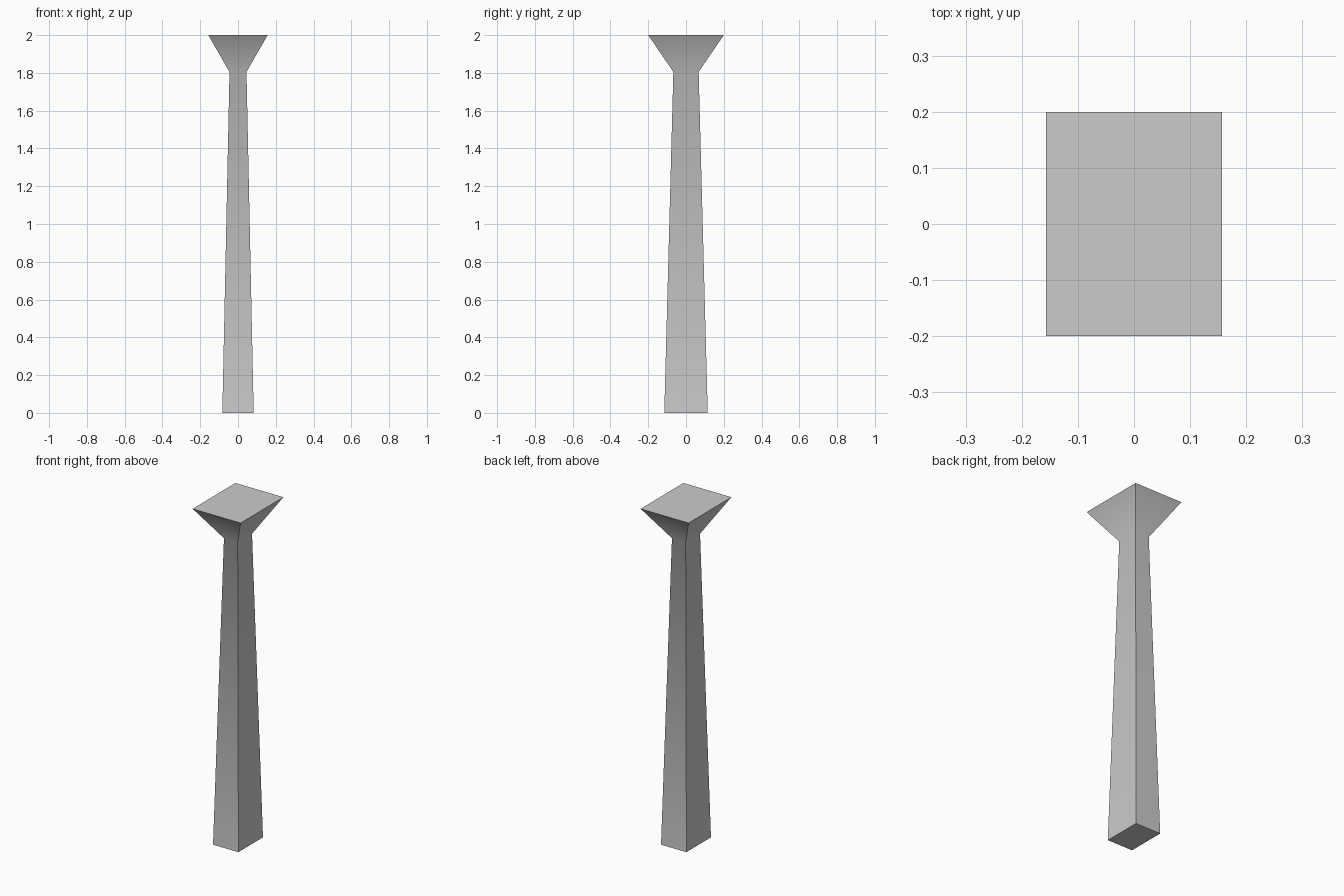
import bpy, bmesh, math

if "Cube" in bpy.data.objects:
    bpy.data.objects.remove(bpy.data.objects["Cube"])

# Rectangular sections of the column: z, half width x, half depth y
SECTIONS = [
    (0.0, 0.083, 0.115),    # foot
    (1.805, 0.045, 0.067),  # neck
    (2.0, 0.157, 0.2),      # top of flared capital
]


def loft_sections(name, sections):
    bm = bmesh.new()
    rings = [[bm.verts.new((sx * hx, sy * hy, z))
              for sx, sy in ((-1, -1), (1, -1), (1, 1), (-1, 1))]
             for z, hx, hy in sections]
    for low, high in zip(rings, rings[1:]):
        for i in range(4):
            j = (i + 1) % 4
            bm.faces.new((low[i], low[j], high[j], high[i]))
    bm.faces.new(rings[0][::-1])
    bm.faces.new(rings[-1])
    mesh = bpy.data.meshes.new(name)
    bm.to_mesh(mesh)
    bm.free()
    obj = bpy.data.objects.new(name, mesh)
    bpy.context.collection.objects.link(obj)
    return obj


# Tapered shaft with flared capital, blended softly at the neck
column = loft_sections("column", SECTIONS)
bpy.context.view_layer.objects.active = column
column.select_set(True)
bpy.ops.object.shade_smooth_by_angle(angle=math.radians(45))
